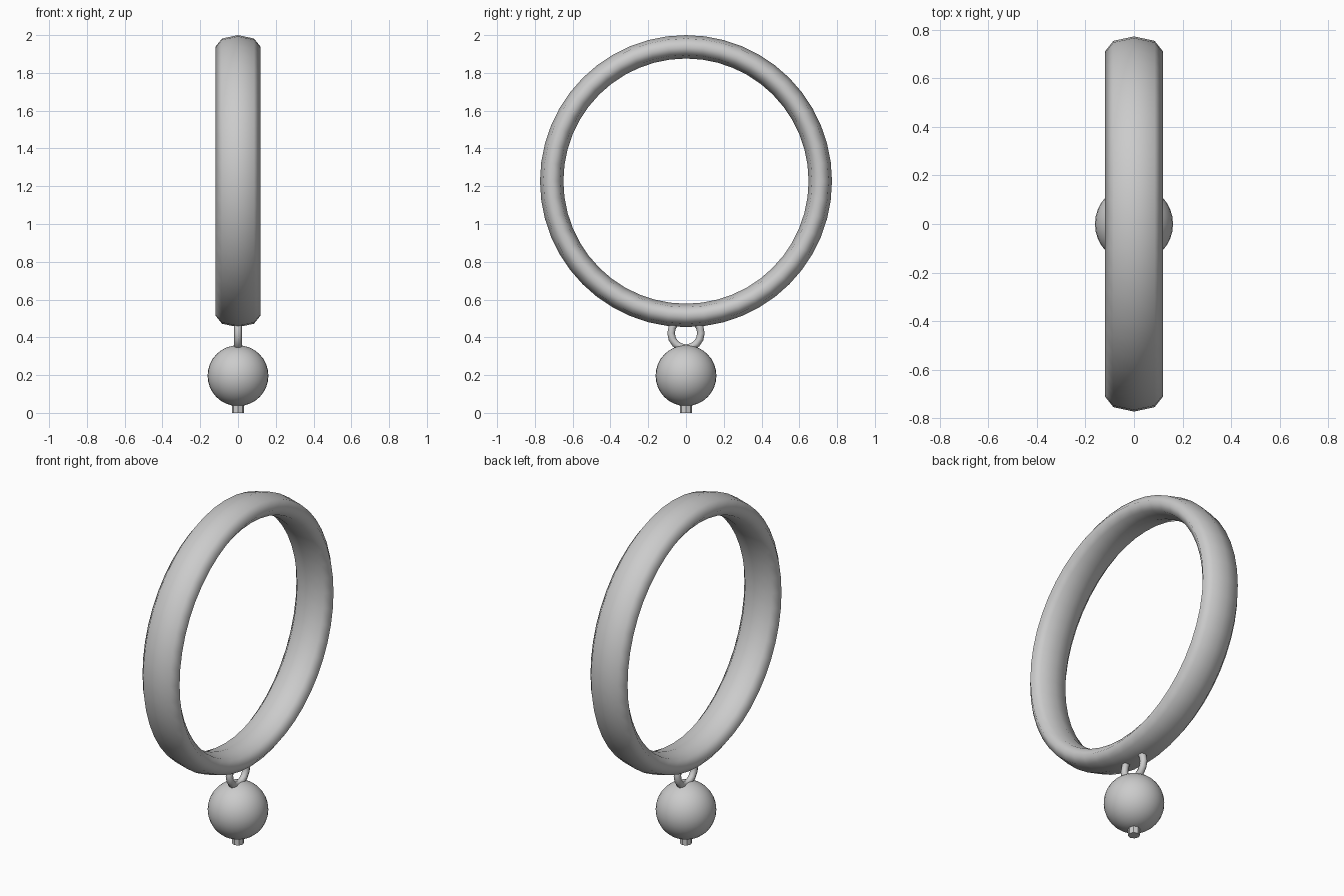
import bpy, math

if "Cube" in bpy.data.objects:
    bpy.data.objects.remove(bpy.data.objects["Cube"])

metal = bpy.data.materials.new("grey_metal")
metal.diffuse_color = (0.6, 0.6, 0.6, 1)
metal.use_nodes = True
metal.node_tree.nodes["Principled BSDF"].inputs["Base Color"].default_value = metal.diffuse_color


def finish(name, angle=40):
    ob = bpy.context.object
    ob.name = name
    ob.data.materials.append(metal)
    bpy.ops.object.transform_apply(location=False, rotation=True, scale=True)
    bpy.ops.object.shade_smooth_by_angle(angle=math.radians(angle))
    return ob


def ring(name, z, major, minor, segments, sides, stretch=1.0):
    """Upright ring whose axis runs along x; stretch widens it along that axis."""
    bpy.ops.mesh.primitive_torus_add(
        major_radius=major, minor_radius=minor, major_segments=segments,
        minor_segments=sides, location=(0, 0, z), rotation=(0, math.pi / 2, 0))
    bpy.context.object.scale = (1, 1, stretch)
    return finish(name, 80)


# Wide hoop with an oval cross-section
ring("hoop_band", 1.227, 0.711, 0.062, 48, 8, 0.12 / 0.062)

# Small link passing through the hoop and the bead
ring("hanging_link", 0.422, 0.079, 0.02, 16, 8)

# Round bead
bpy.ops.mesh.primitive_uv_sphere_add(segments=32, ring_count=16, radius=0.161,
                                     location=(0, 0, 0.197))
finish("bead")

# Pin end under the bead
bpy.ops.mesh.primitive_cylinder_add(vertices=8, radius=0.032, depth=0.08,
                                    location=(0, 0, 0.04))
finish("bead_pin")
